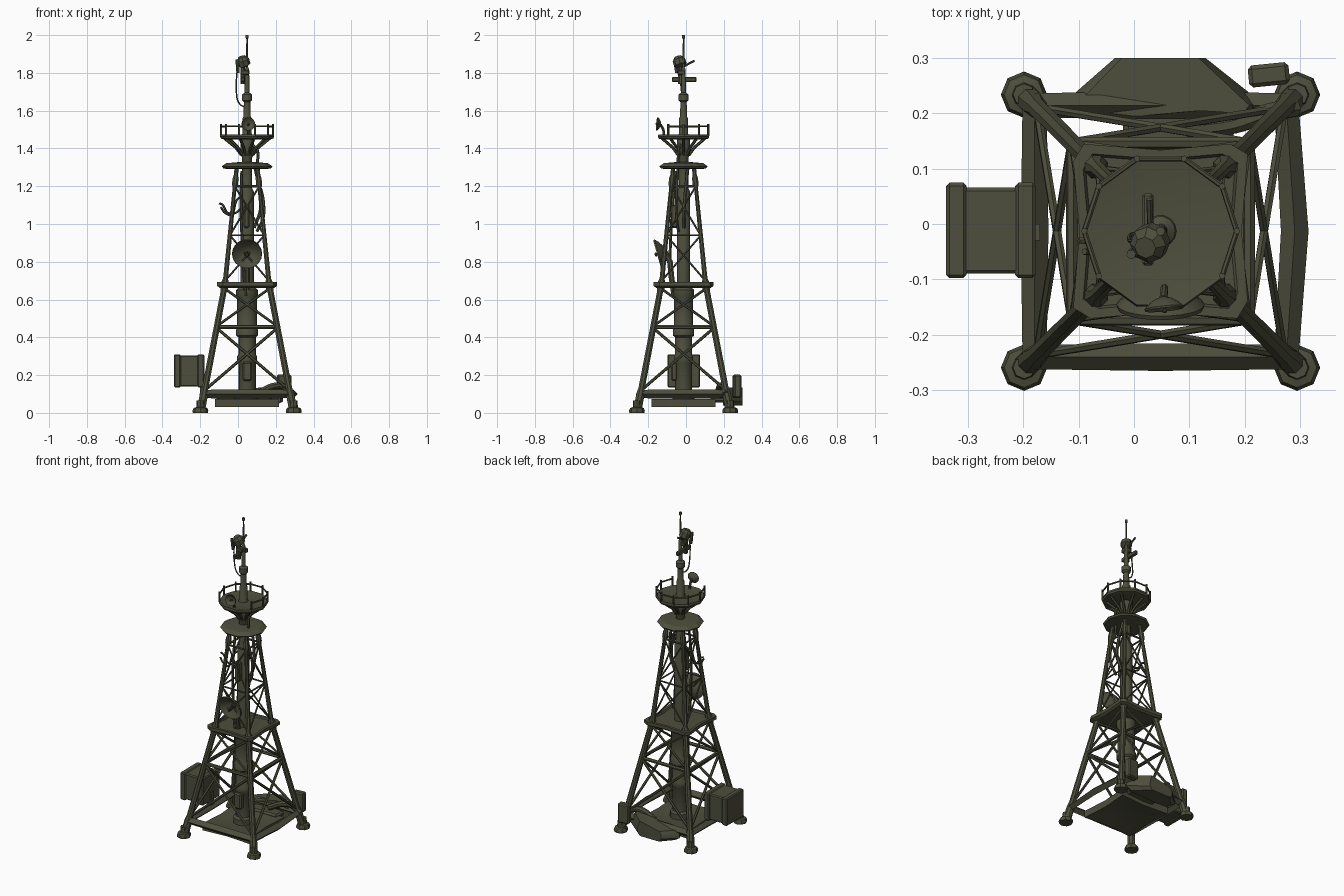
import bpy, bmesh, math
from mathutils import Vector, Matrix

if "Cube" in bpy.data.objects:
    bpy.data.objects.remove(bpy.data.objects["Cube"])

CX, CY = 0.048, -0.013
olive = bpy.data.materials.new("olive drab")
olive.diffuse_color = (0.075, 0.077, 0.046, 1)
olive.use_nodes = True
olive.node_tree.nodes["Principled BSDF"].inputs["Base Color"].default_value = olive.diffuse_color


def finish(name, bm, angle=35):
    bmesh.ops.recalc_face_normals(bm, faces=bm.faces)
    me = bpy.data.meshes.new(name)
    bm.to_mesh(me)
    bm.free()
    ob = bpy.data.objects.new(name, me)
    bpy.context.collection.objects.link(ob)
    me.materials.append(olive)
    bpy.ops.object.select_all(action='DESELECT')
    bpy.context.view_layer.objects.active = ob
    ob.select_set(True)
    bpy.ops.object.shade_smooth_by_angle(angle=math.radians(angle))
    return ob


def rings_to_faces(bm, rings):
    n = len(rings[0])
    for a, b in zip(rings, rings[1:]):
        for i in range(n):
            bm.faces.new((a[i], a[(i + 1) % n], b[(i + 1) % n], b[i]))
    bm.faces.new(rings[0][::-1])
    bm.faces.new(rings[-1])


def tube(bm, pts, r, n=6):
    """Sweep an n-gon along pts; r is one radius or a list."""
    pts = [Vector(p) for p in pts]
    rr = r if isinstance(r, (list, tuple)) else [r] * len(pts)
    u, rings = None, []
    for i, p in enumerate(pts):
        d = (pts[min(i + 1, len(pts) - 1)] - pts[max(i - 1, 0)]).normalized()
        if u is None:
            u = d.orthogonal()
        u = (u - d * u.dot(d)).normalized()
        v = d.cross(u)
        rings.append([bm.verts.new(p + rr[i] * (u * math.cos(a) + v * math.sin(a)))
                      for a in (2 * math.pi * (k + 0.5) / n for k in range(n))])
    rings_to_faces(bm, rings)


def smooth_path(p, k=5):
    p = [Vector(q) for q in p]
    q = [2 * p[0] - p[1]] + p + [2 * p[-1] - p[-2]]
    out = []
    for i in range(1, len(q) - 2):
        a, b, c, d = q[i - 1:i + 3]
        for t in (j / k for j in range(k)):
            out.append(0.5 * (2 * b + (c - a) * t + (2 * a - 5 * b + 4 * c - d) * t * t
                              + (3 * b - a - 3 * c + d) * t ** 3))
    return out + [p[-1]]


def box(bm, lo, hi, bevel=0.0):
    lo, hi = Vector(lo), Vector(hi)
    m = Matrix.Translation((lo + hi) / 2) @ Matrix.Diagonal((*(hi - lo), 1))
    vs = bmesh.ops.create_cube(bm, size=1, matrix=m)['verts']
    if bevel:
        es = list({e for v in vs for e in v.link_edges})
        bmesh.ops.bevel(bm, geom=es, offset=bevel, segments=1, affect='EDGES')


def lathe(bm, prof, n, at=(CX, CY, 0), axis=(0, 0, 1)):
    """Revolve (radius, height) pairs round an axis."""
    rot = Vector((0, 0, 1)).rotation_difference(Vector(axis)).to_matrix()
    rings = []
    for r, h in prof:
        rings.append([bm.verts.new(Vector(at) + rot @ Vector((r * math.cos(a), r * math.sin(a), h)))
                      for a in (2 * math.pi * k / n for k in range(n))])
    rings_to_faces(bm, rings)


def half(z):
    """Half spacing of the legs at height z."""
    if z < 0.68:
        return 0.247 + (0.117 - 0.247) * z / 0.68
    return 0.117 + (0.055 - 0.117) * (z - 0.68) / 0.62


CORNERS = [(-1, -1), (1, -1), (1, 1), (-1, 1)]


def leg_pt(c, z, off=0.0):
    h = half(z) + off
    return Vector((CX + c[0] * h, CY + c[1] * h, z))


# legs, with swollen joints, and foot pads
legs, feet = bmesh.new(), bmesh.new()
for c in CORNERS:
    tube(legs, [leg_pt(c, z) for z in (0.02, 0.1, 0.13, 0.64, 0.66, 0.69, 0.71, 1.19, 1.21, 1.24, 1.26, 1.31)],
         [0.024, 0.023, 0.018, 0.017, 0.022, 0.022, 0.014, 0.011, 0.017, 0.017, 0.012, 0.012], 8)
    p = leg_pt(c, 0)
    lathe(feet, [(0.04, 0), (0.042, 0.012), (0.036, 0.026), (0.022, 0.03), (0.02, 0.065)], 8, (p.x, p.y, 0))
finish("legs", legs)
finish("foot_pads", feet)

# cross braces and horizontals on all four sides
brace = bmesh.new()
for i, c in enumerate(CORNERS):
    d = CORNERS[(i + 1) % 4]
    for z0, z1, r in ((0.12, 0.45, 0.008), (0.46, 0.66, 0.007), (0.70, 0.94, 0.005), (0.94, 1.2, 0.005)):
        tube(brace, [leg_pt(c, z0), leg_pt(d, z1)], r)
        tube(brace, [leg_pt(d, z0), leg_pt(c, z1)], r)
    for z, r in ((0.455, 0.011), (0.94, 0.005), (1.2, 0.006)):
        tube(brace, [leg_pt(c, z), leg_pt(d, z)], r)
finish("cross_braces", brace)

# heavy beams between the feet; the right one bulges
beams = bmesh.new()
for i, c in enumerate(CORNERS):
    d = CORNERS[(i + 1) % 4]
    a, b = leg_pt(c, 0.1), leg_pt(d, 0.1)
    m = (a + b) / 2
    if i == 1:
        m.x += 0.015
    tube(beams, [a, m, b], [0.022, 0.025, 0.022], 4)
finish("base_beams", beams)

# base floor: thin in the middle, flared at the rim
floor = bmesh.new()
secs = []
for h, z in ((0.12, 0.042), (0.155, 0.03), (0.17, 0.03), (0.17, 0.074), (0.155, 0.074), (0.12, 0.066)):
    secs.append([floor.verts.new((CX + s * h, CY + t * h, z)) for s, t in
                 ((-1, -1), (0, -.93), (1, -1), (.93, 0), (1, 1), (0, .93), (-1, 1), (-.93, 0))])
rings_to_faces(floor, secs)
finish("base_floor", floor)

# rear trough behind the base
trough = bmesh.new()
outline = [(-0.115, 0.23), (-0.035, 0.3), (0.13, 0.3), (0.237, 0.215), (0.225, 0.2), (0.13, 0.205), (0.0, 0.195), (-0.1, 0.2)]
secs = []
for k, z in ((0.8, 0.04), (1, 0.06), (1, 0.085), (0.85, 0.105)):
    secs.append([trough.verts.new((CX + (x - CX) * k, 0.3 - (0.3 - y) * (2 - k if y > 0.28 else 1),
                                   z + (0.03 if x > 0.1 and z > 0.1 else 0))) for x, y in outline])
rings_to_faces(trough, secs)
box(trough, (-0.02, 0.13, 0.055), (0.18, 0.21, 0.085), 0.01)
tube(trough, smooth_path([(0.1, 0.17, 0.1), (0.18, 0.18, 0.14), (0.24, 0.2, 0.14), (0.29, 0.21, 0.1)]), 0.018, 8)
finish("rear_trough", trough)

# equipment cabinet on the left, with end straps
cab = bmesh.new()
box(cab, (-0.335, -0.09, 0.14), (-0.183, 0.066, 0.305), 0.006)
for x in (-0.34, -0.215):
    box(cab, (x, -0.098, 0.135), (x + 0.037, 0.075, 0.31), 0.006)
box(cab, (-0.2, -0.03, 0.09), (-0.17, 0.0, 0.2))
finish("side_cabinet", cab)

# small junction box at the rear right leg
jb = bmesh.new()
m = Matrix.Translation((0.244, 0.27, 0.14)) @ Matrix.Rotation(0.1, 4, 'Z')
box(jb, (-0.037, -0.02, -0.06), (0.037, 0.02, 0.062), 0.007)
bmesh.ops.transform(jb, matrix=m, verts=jb.verts)
finish("junction_box", jb)

# central column with collars, up to the mast
col = bmesh.new()
lathe(col, [(0.06, 0.06), (0.06, 0.1), (0.046, 0.11), (0.046, 0.26), (0.052, 0.27), (0.052, 0.3), (0.046, 0.31),
            (0.046, 0.4), (0.058, 0.41), (0.058, 0.44), (0.052, 0.45), (0.052, 0.61), (0.058, 0.62), (0.058, 0.65),
            (0.036, 0.67), (0.036, 1.17), (0.026, 1.19), (0.026, 1.35), (0.036, 1.37), (0.036, 1.46), (0.024, 1.48),
            (0.024, 1.56), (0.019, 1.57), (0.017, 1.645), (0.027, 1.655), (0.027, 1.685), (0.013, 1.695),
            (0.011, 1.82), (0.006, 1.83), (0.004, 1.98), (0.008, 1.985), (0.008, 2.0)], 14)
box(col, (0.025, -0.08, 0.17), (0.075, -0.045, 0.27), 0.008)
box(col, (0.03, -0.08, 0.98), (0.06, -0.04, 1.1), 0.006)
finish("central_column", col)

# middle platform with a raised rim, slightly waisted sides
plat = bmesh.new()
secs = []
for h, z in ((0.145, 0.662), (0.158, 0.672), (0.158, 0.692), (0.14, 0.692), (0.135, 0.682)):
    ring = []
    for i in range(4):
        for a, k in ((-0.1, 1.0), (0.1, 1.0), (0.5, 0.93)):
            c, d = CORNERS[i], CORNERS[(i + 1) % 4]
            p = Vector(c).lerp(Vector(d), abs(a)) if a > 0 else Vector(c).lerp(Vector(CORNERS[i - 1]), -a * 0.6)
            ring.append(plat.verts.new((CX + p.x * h * k, CY + p.y * h * k, z)))
    secs.append(ring)
rings_to_faces(plat, secs)
finish("middle_platform", plat)

# faceted canopy disc and lookout floor with flaring brackets
can = bmesh.new()
lathe(can, [(0.1, 1.29), (0.126, 1.295), (0.135, 1.305), (0.11, 1.322), (0.04, 1.328)], 10)
finish("canopy", can, 20)
look = bmesh.new()
lathe(look, [(0.12, 1.447), (0.138, 1.452), (0.143, 1.462), (0.14, 1.475), (0.13, 1.472)], 10)
finish("lookout_floor", look, 20)


def polar(k, r, z):
    a = math.radians(36 * k)
    return Vector((CX + r * math.cos(a), CY + r * math.sin(a), z))


rail = bmesh.new()
for k in range(10):
    tube(rail, [polar(k, 0.03, 1.365), polar(k, 0.06, 1.405), polar(k, 0.118, 1.452)], 0.008)
for k in range(-1, 7):   # rail is open at the front
    tube(rail, [polar(k, 0.138, 1.465), polar(k, 0.138, 1.53)], 0.006)
    if k < 6:
        tube(rail, [polar(k, 0.138, 1.517), polar(k + 1, 0.138, 1.517)], 0.005)
finish("lookout_railing", rail)


# dishes: shell, feed and mount
def dish(name, at, axis, r, depth, mount):
    bm = bmesh.new()
    at, axis = Vector(at), Vector(axis).normalized()
    ts = [0.15, 0.45, 0.75, 1.0]
    prof = [(r * t, depth * (t * t - 1) - 0.1 * r) for t in ts]
    prof += [(r * 0.97 * t, depth * (t * t - 1)) for t in reversed(ts)]
    lathe(bm, prof, 18, at, axis)
    tube(bm, [at - axis * depth, at + axis * r * 0.1], r * 0.06)
    lathe(bm, [(r * .08, 0), (r * .14, r * .08), (r * .08, r * .16)], 8, at, axis)
    tube(bm, [at - axis * depth] + mount, r * 0.2, 8)
    finish(name, bm)


dish("large_dish", (CX, -0.153, 0.84), (0, -1, -0.28), 0.08, 0.042, [(CX, -0.085, 0.8), (CX, -0.075, 0.7), (CX, -0.05, 0.64)])
dish("small_dish", (0.055, -0.155, 1.53), (0.1, -1, 0.1), 0.036, 0.02, [(0.055, -0.12, 1.5), (0.055, -0.115, 1.46)])

# antenna head on the mast
head = bmesh.new()
lathe(head, [(0.015, -0.03), (0.034, -0.02), (0.034, 0.01), (0.02, 0.028)], 8, (0.028, -0.035, 1.86), (-0.3, -0.3, 1))
box(head, (0.015, -0.075, 1.752), (0.035, 0.055, 1.778), 0.004)
tube(head, [(0.025, -0.03, 1.74), (0.025, -0.03, 1.85)], 0.014, 8)
box(head, (0.015, -0.045, 1.79), (0.06, -0.005, 1.815), 0.004)
tube(head, [(0.03, -0.02, 1.83), (0.028, 0.045, 1.865)], 0.006)
tube(head, [(0.0, -0.05, 1.8), (-0.005, -0.055, 1.87)], 0.009)
finish("antenna_head", head)

# hanging cables
cables = bmesh.new()
for pts, r in (
    ([(0.0, -0.03, 1.84), (-0.008, -0.03, 1.77), (-0.006, -0.02, 1.67), (0.015, -0.015, 1.63), (0.045, -0.015, 1.62)], 0.004),
    ([(0.075, -0.03, 1.42), (0.105, -0.04, 1.38), (0.1, -0.045, 1.25), (0.13, -0.05, 1.15), (0.135, -0.05, 1.04), (0.1, -0.04, 0.96)], 0.008),
    ([(0.09, 0.01, 1.3), (0.11, 0.0, 1.2), (0.12, -0.01, 1.08), (0.085, -0.01, 0.98)], 0.009),
    ([(0.02, -0.055, 1.28), (0.015, -0.07, 1.1), (0.02, -0.08, 0.95), (0.03, -0.085, 0.75), (0.04, -0.07, 0.62)], 0.008),
    ([(-0.1, -0.03, 1.11), (-0.08, -0.03, 1.1), (-0.055, -0.03, 1.06), (-0.01, -0.03, 1.06), (0.03, -0.02, 1.1)], 0.006),
    ([(-0.09, -0.05, 1.09), (-0.07, -0.05, 1.06), (-0.03, -0.05, 1.05), (-0.01, -0.04, 1.12), (0.02, -0.02, 1.15)], 0.006),
):
    tube(cables, smooth_path(pts), r)
finish("cables", cables)
